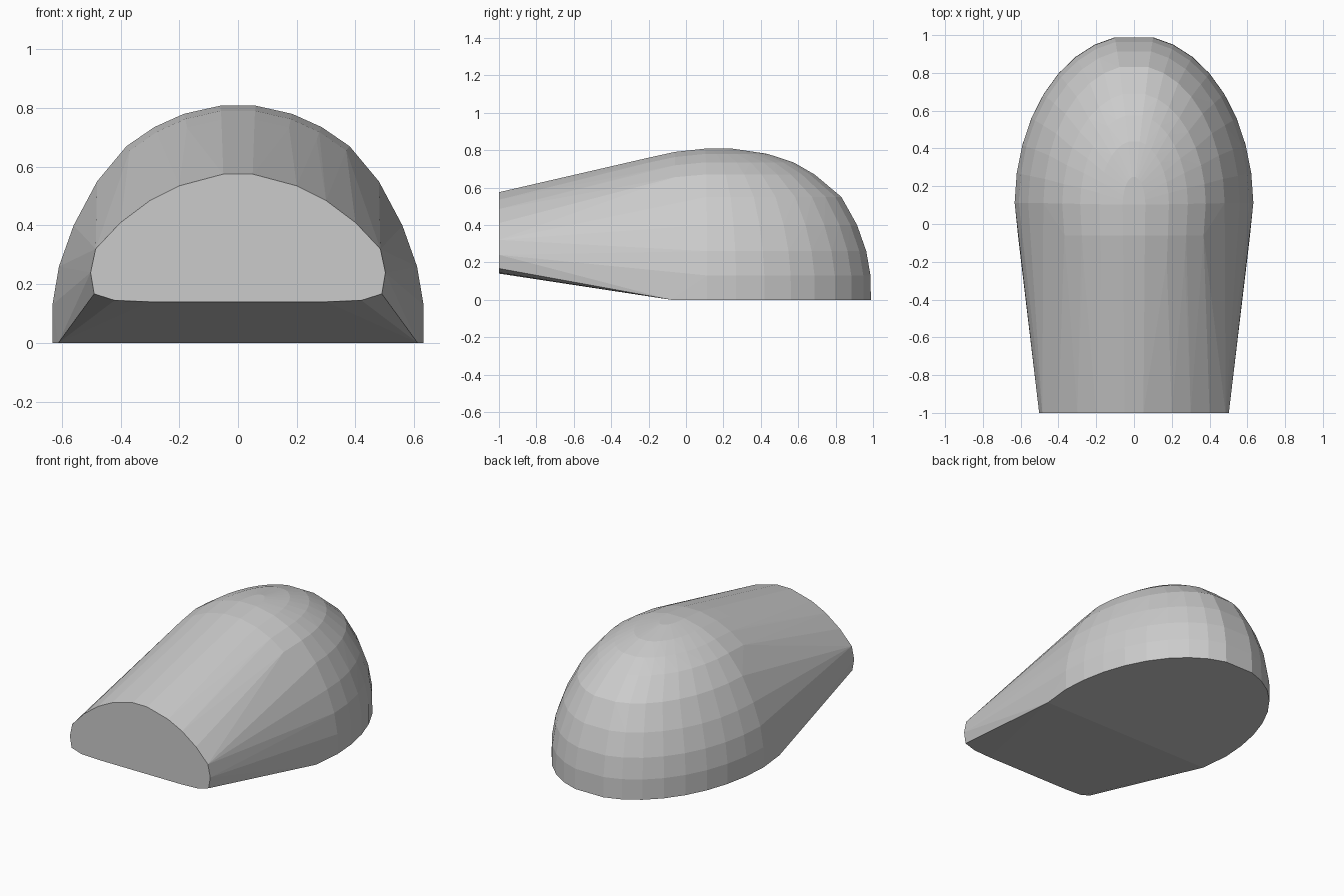
import bpy
import bmesh
from math import sin, cos, pi

cube = bpy.data.objects.get("Cube")
if cube:
    bpy.data.objects.remove(cube, do_unlink=True)

grey = bpy.data.materials.new("plain grey")
grey.use_nodes = True
colour = (0.6, 0.6, 0.6, 1)
grey.diffuse_color = colour
grey.node_tree.nodes["Principled BSDF"].inputs["Base Color"].default_value = colour

WIDEST_Y = 0.1
points = []


def add_pair(x, y, z):
    """Add a point and its mirror image."""
    points.extend([(x, y, z), (-x, y, z)])


# Flat front end
front_profile = [(0.05, 0.575), (0.2, 0.535), (0.3, 0.485), (0.4, 0.41),
                 (0.485, 0.32), (0.502, 0.24), (0.49, 0.167), (0.42, 0.145),
                 (0.3, 0.14)]
for x, z in front_profile:
    add_pair(x, -1, z)

# Rounded back: level half-ellipses given as height, half width, back end
levels = [(0, 0.632, 1), (0.13, 0.632, 0.998), (0.26, 0.61, 0.975),
          (0.4, 0.56, 0.925), (0.55, 0.48, 0.84), (0.67, 0.38, 0.695),
          (0.735, 0.285, 0.58), (0.78, 0.185, 0.44), (0.808, 0.06, 0.25)]
steps = 9
for z, half_width, back in levels:
    for i in range(steps):
        angle = (i + 0.08) / steps * pi / 2
        add_pair(half_width * cos(angle),
                 WIDEST_Y + (back - WIDEST_Y) * sin(angle), z)

# Shoulder arch easing the crown into the taper
for z, half_width, back in levels[5:]:
    add_pair(half_width * 0.97, -0.06, z * 0.978)
    add_pair(half_width * 0.94, -0.2, z * 0.94)

# Front edge of the flat base
add_pair(0.612, -0.08, 0)

# Skin the sections as one convex body
bm = bmesh.new()
for p in points:
    bm.verts.new(p)
hull = bmesh.ops.convex_hull(bm, input=bm.verts)
loose = {g for g in hull["geom_interior"] + hull["geom_unused"]
         if isinstance(g, bmesh.types.BMVert)}
bmesh.ops.delete(bm, geom=list(loose), context="VERTS")
bmesh.ops.dissolve_limit(bm, angle_limit=0.01, verts=bm.verts, edges=bm.edges)
bmesh.ops.recalc_face_normals(bm, faces=bm.faces)
mesh = bpy.data.meshes.new("rounded_body")
bm.to_mesh(mesh)
bm.free()
mesh.materials.append(grey)
body = bpy.data.objects.new("rounded_body", mesh)
bpy.context.collection.objects.link(body)
